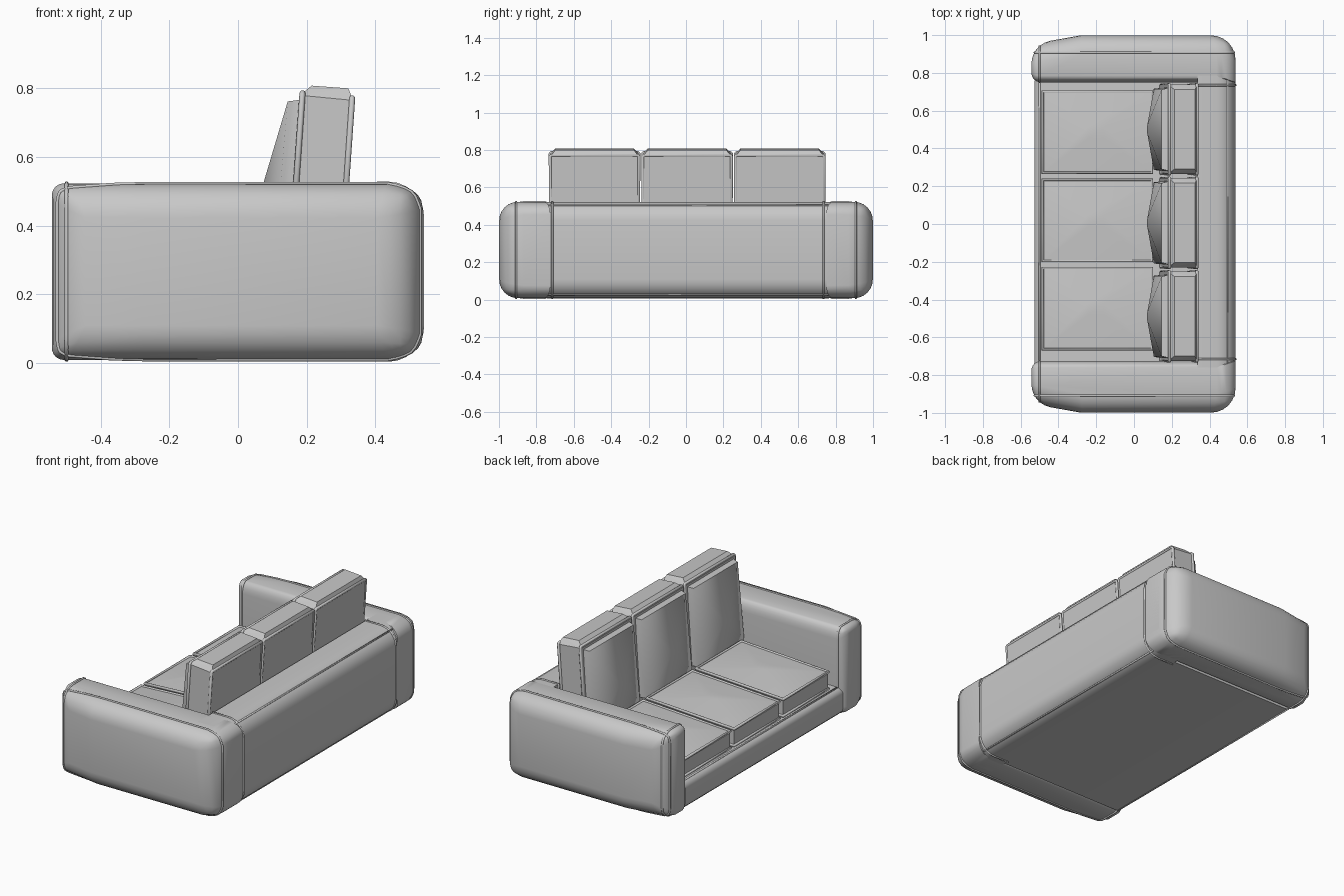
import bpy, bmesh, math
from mathutils import Vector

cube = bpy.data.objects.get("Cube")
if cube:
    bpy.data.objects.remove(cube, do_unlink=True)

fabric = bpy.data.materials.new("grey fabric")
fabric.use_nodes = True
GREY = (0.58, 0.58, 0.58, 1)
fabric.diffuse_color = GREY
fabric.node_tree.nodes["Principled BSDF"].inputs["Base Color"].default_value = GREY


def add(name, data):
    obj = bpy.data.objects.new(name, data)
    bpy.context.collection.objects.link(obj)
    data.materials.append(fabric)
    return obj


def smooth(obj, angle=35):
    bpy.ops.object.select_all(action='DESELECT')
    obj.select_set(True)
    bpy.context.view_layer.objects.active = obj
    bpy.ops.object.shade_smooth_by_angle(angle=math.radians(angle))


def hull(name, points):
    """Convex solid around the given points."""
    bm = bmesh.new()
    for p in points:
        bm.verts.new(p)
    bmesh.ops.convex_hull(bm, input=bm.verts)
    bmesh.ops.dissolve_limit(bm, angle_limit=0.01, verts=bm.verts, edges=bm.edges)
    bmesh.ops.recalc_face_normals(bm, faces=bm.faces)
    mesh = bpy.data.meshes.new(name)
    bm.to_mesh(mesh)
    bm.free()
    return add(name, mesh)


def padded(name, footprint, low, high, radius):
    """Upholstered block over a footprint; radius(edge_midpoint) rounds each edge."""
    obj = hull(name, [(x, y, z) for x, y in footprint for z in (low, high)])
    mesh = obj.data
    weight = mesh.attributes.new("bevel_weight_edge", 'FLOAT', 'EDGE')
    for e in mesh.edges:
        a, b = (mesh.vertices[i].co for i in e.vertices)
        weight.data[e.index].value = radius((a + b) / 2) / 0.2
    bevel = obj.modifiers.new("padding", 'BEVEL')
    bevel.limit_method = 'WEIGHT'
    bevel.width = 0.2
    bevel.segments = 6
    bpy.context.view_layer.objects.active = obj
    bpy.ops.object.modifier_apply(modifier=bevel.name)
    smooth(obj)
    return obj


def rectangle(x0, x1, y0, y1):
    return [(x0, y0), (x1, y0), (x1, y1), (x0, y1)]


def piping(name, points, thickness):
    curve = bpy.data.curves.new(name, 'CURVE')
    curve.dimensions = '3D'
    curve.bevel_depth = thickness
    curve.bevel_resolution = 1
    line = curve.splines.new('POLY')
    line.points.add(len(points) - 1)
    for p, co in zip(line.points, points):
        p.co = (*co, 1)
    line.use_cyclic_u = True
    return add(name, curve)


def seam(obj, name, at, normal, thickness=0.006):
    """Piping where a plane cuts the part."""
    bm = bmesh.new()
    bm.from_mesh(obj.data)
    normal = Vector(normal).normalized()
    cut = bmesh.ops.bisect_plane(bm, geom=bm.verts[:] + bm.edges[:] + bm.faces[:],
                                 plane_co=at, plane_no=normal)["geom_cut"]
    pts = [v.co.copy() for v in cut if isinstance(v, bmesh.types.BMVert)]
    bm.free()
    mid = sum(pts, Vector()) / len(pts)
    u = normal.orthogonal().normalized()
    w = normal.cross(u)
    pts.sort(key=lambda p: math.atan2((p - mid).dot(w), (p - mid).dot(u)))
    return piping(name, pts, thickness)


FLOOR, TOP, FRONT, BACK = 0.008, 0.523, -0.543, 0.538

# Padded arms, drawn in towards the front, with large outer and rear rounding
for side, label, inner in ((1, "far", 0.75), (-1, "near", 0.725)):
    def arm_radius(m, side=side):
        outer, rear, front = m.y * side > 0.91, m.x > 0.5, m.x < -0.5
        upright = 0.2 < m.z < 0.3
        if outer and upright:
            return 0.1 if front else 0.13 if rear else 0
        if outer:
            return 0.1
        if rear:
            return 0 if upright else 0.1
        return 0.05 if front and upright else 0.035

    outline = [(FRONT, inner), (FRONT, 0.952), (-0.28, 0.999), (BACK, 0.999), (BACK, inner)]
    if side < 0:
        outline = [(x, -y) for x, y in outline]
    else:
        outline = list(outline)
    arm = padded(label + "_arm", [(x, y if side > 0 else -abs(y)) for x, y in outline],
                 FLOOR, TOP, arm_radius)
    seam(arm, label + "_arm_side_piping", (0, side * 0.908, 0.2), (0, 1, 0))
    seam(arm, label + "_arm_front_piping", (-0.5, 0, 0.2), (1, 0, 0))

# Backrest running into both arms, and base between the arms
back = padded("backrest", rectangle(0.335, BACK, -0.86, 0.86), FLOOR, TOP,
              lambda m: 0.1 if m.x > 0.5 and abs(m.y) < 0.1 else 0)
for label, y in (("far", 0.735), ("near", -0.715)):
    seam(back, "backrest_" + label + "_piping", (0.4, y, 0.2), (0, 1, 0))
seam(back, "backrest_rear_piping", (0.495, 0, 0.2), (1, 0, 0))
base = padded("base", rectangle(-0.528, 0.35, -0.74, 0.76), FLOOR, 0.17,
              lambda m: 0.04 if m.x < -0.5 and abs(m.y) < 0.1 else 0)
seam(base, "base_piping", (-0.5, 0, 0.1), (1, 0, 0))

for i, label in enumerate(("near", "middle", "far")):
    # Domed seat cushion
    c = 0.019 + 0.467 * (i - 1)
    corners = rectangle(-0.483, 0.095, c - 0.215, c + 0.215)
    lower = [(x, y, 0.17) for x, y in corners]
    upper = [(x, y, 0.28 + 0.03 * (x > 0)) for x, y in corners]
    dome = [(-0.2 + dx, c + dy, 0.325) for dx in (-0.04, 0.04) for dy in (-0.03, 0.03)]
    smooth(hull(label + "_seat_cushion", lower + upper + dome))
    piping(label + "_seat_top_piping", upper, 0.009)
    piping(label + "_seat_bottom_piping", [(x, y, z + 0.01) for x, y, z in lower], 0.009)

    # Leaning back cushion with a chamfered top
    c = 0.006 + 0.495 * (i - 1)
    body = [(x, c + s * w, z) for s in (-1, 1) for x, z, w in (
        (0.14, 0.17, 0.236), (0.302, 0.17, 0.236), (0.336, 0.765, 0.237), (0.18, 0.78, 0.237),
        (0.215, 0.808, 0.21), (0.322, 0.8, 0.21))]
    cushion = hull(label + "_back_cushion", body)
    lean = (1, 0, -0.07)
    seam(cushion, label + "_back_front_piping", (0.168, c, 0.5), lean, 0.009)
    seam(cushion, label + "_back_rear_piping", (0.314, c, 0.5), lean, 0.009)

    # Plump pad on the cushion's face
    pad = [(x, c + s * w, z) for s in (-1, 1) for x, z, w in (
        (0.105, 0.3, 0.215), (0.145, 0.762, 0.21), (0.19, 0.3, 0.225), (0.19, 0.768, 0.222),
        (0.07, 0.51, 0.02))]
    smooth(hull(label + "_back_pad", pad), 60)
